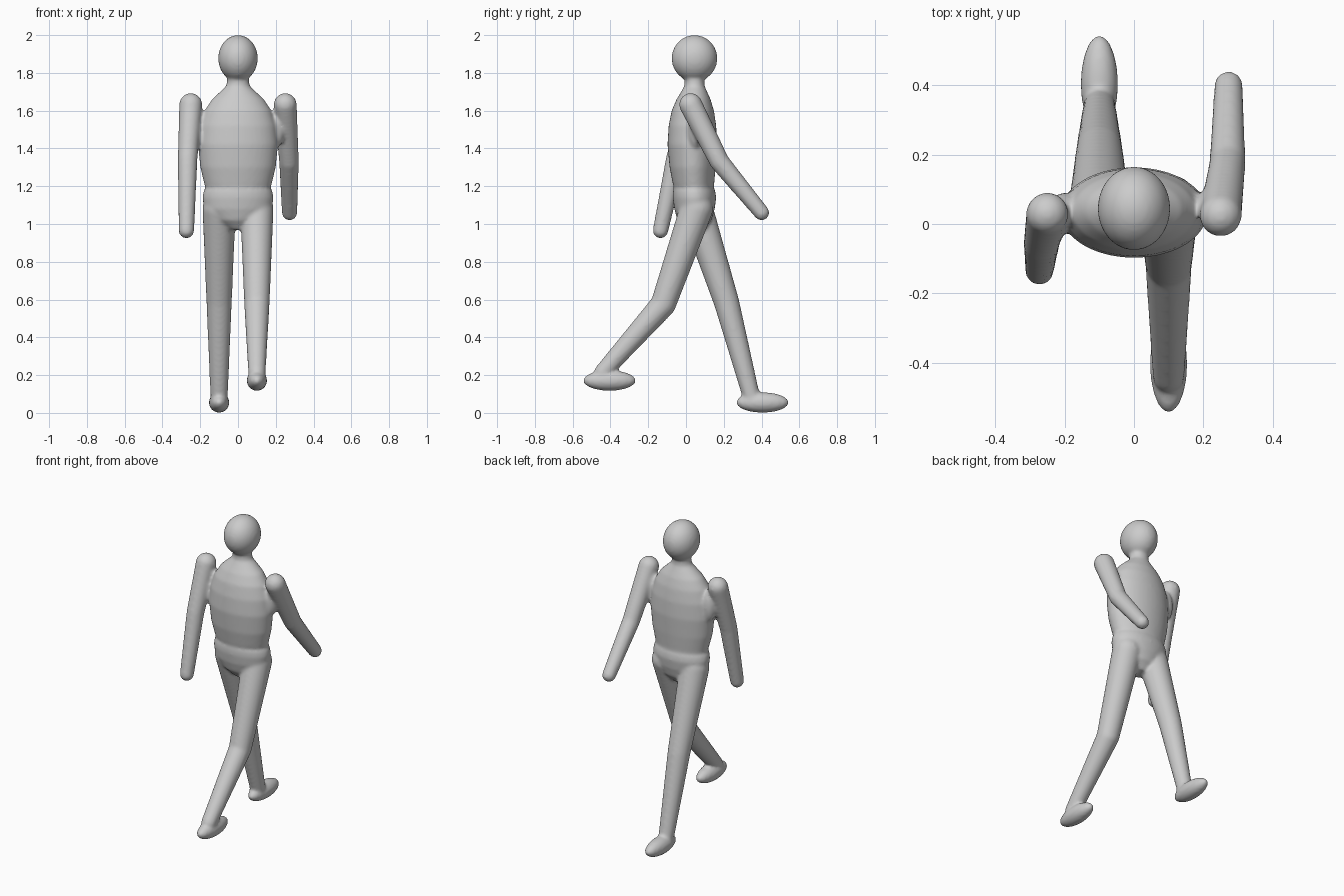
import bpy, bmesh
from math import sin, cos, tau
from mathutils import Vector, Matrix

if "Cube" in bpy.data.objects:
    bpy.data.objects.remove(bpy.data.objects["Cube"])

grey = bpy.data.materials.new("light grey")
grey.use_nodes = True
colour = (0.6, 0.6, 0.6, 1)
grey.diffuse_color = colour
grey.node_tree.nodes["Principled BSDF"].inputs["Base Color"].default_value = colour

bm = bmesh.new()


def ellipsoid(centre, radii):
    m = Matrix.Translation(centre) @ Matrix.Diagonal((*radii, 1))
    bmesh.ops.create_uvsphere(bm, u_segments=32, v_segments=20, radius=1, matrix=m)


def limb(joints):
    """Chain of tapered segments with round joints: (x, y, z, radius)."""
    for x, y, z, r in joints:
        ellipsoid((x, y, z), (r, r, r))
    for a, b in zip(joints, joints[1:]):
        p, q = Vector(a[:3]), Vector(b[:3])
        turn = (q - p).to_track_quat("Z", "Y").to_matrix().to_4x4()
        bmesh.ops.create_cone(bm, cap_ends=True, segments=32, radius1=a[3], radius2=b[3],
                              depth=(q - p).length,
                              matrix=Matrix.Translation((p + q) / 2) @ turn)


def loft(rings, sides=40):
    """Closed skin over elliptical rings: (z, x radius, y radius, y centre)."""
    loops = [[bm.verts.new((rx * cos(tau * i / sides), cy + ry * sin(tau * i / sides), z))
              for i in range(sides)] for z, rx, ry, cy in rings]
    for low, high in zip(loops, loops[1:]):
        for i in range(sides):
            j = (i + 1) % sides
            bm.faces.new((low[i], low[j], high[j], high[i]))
    bm.faces.new(loops[0][::-1])
    bm.faces.new(loops[-1])


# Head
ellipsoid((0, 0.045, 1.877), (0.105, 0.121, 0.123))

# Pelvis, chest and neck
loft([(0.97, 0.05, 0.05, 0.045), (1.02, 0.13, 0.09, 0.045), (1.08, 0.18, 0.107, 0.045),
      (1.14, 0.188, 0.115, 0.045), (1.175, 0.182, 0.112, 0.043), (1.19, 0.172, 0.106, 0.042),
      (1.21, 0.178, 0.109, 0.04), (1.3, 0.2, 0.122, 0.035), (1.42, 0.212, 0.131, 0.033),
      (1.52, 0.203, 0.126, 0.034), (1.6, 0.177, 0.112, 0.036), (1.66, 0.138, 0.09, 0.04),
      (1.7, 0.095, 0.069, 0.043), (1.73, 0.062, 0.054, 0.045), (1.82, 0.05, 0.05, 0.045)])

# Arms, the left swinging back and the right forward
limb([(0.25, 0.025, 1.632, 0.061), (0.27, 0.177, 1.33, 0.052), (0.273, 0.4, 1.06, 0.041)])
limb([(-0.25, 0.03, 1.632, 0.061), (-0.267, -0.055, 1.34, 0.052), (-0.273, -0.135, 0.965, 0.041)])

# Legs, the left striding forward and the right back
limb([(0.1, 0.055, 1.08, 0.088), (0.1, -0.12, 0.575, 0.067), (0.1, -0.44, 0.215, 0.046)])
limb([(-0.1, 0.055, 1.08, 0.088), (-0.1, 0.215, 0.585, 0.067), (-0.1, 0.345, 0.09, 0.046)])

for side in (1, -1):
    # Shoulder bridges and feet
    ellipsoid((side * 0.2, 0.05, 1.5), (0.045, 0.04, 0.1))
    ellipsoid((side * 0.1, -side * 0.405, 0.113 + side * 0.058), (0.054, 0.14, 0.054))

mesh = bpy.data.meshes.new("walking_figure")
bm.to_mesh(mesh)
bm.free()
mesh.materials.append(grey)
body = bpy.data.objects.new("walking_figure", mesh)
bpy.context.collection.objects.link(body)

# Fuse the parts into one soft skin
fuse = body.modifiers.new("fuse", "REMESH")
fuse.mode = "VOXEL"
fuse.voxel_size = 0.01
fuse.use_smooth_shade = True
soften = body.modifiers.new("soften", "SMOOTH")
soften.factor = 0.5
soften.iterations = 6
